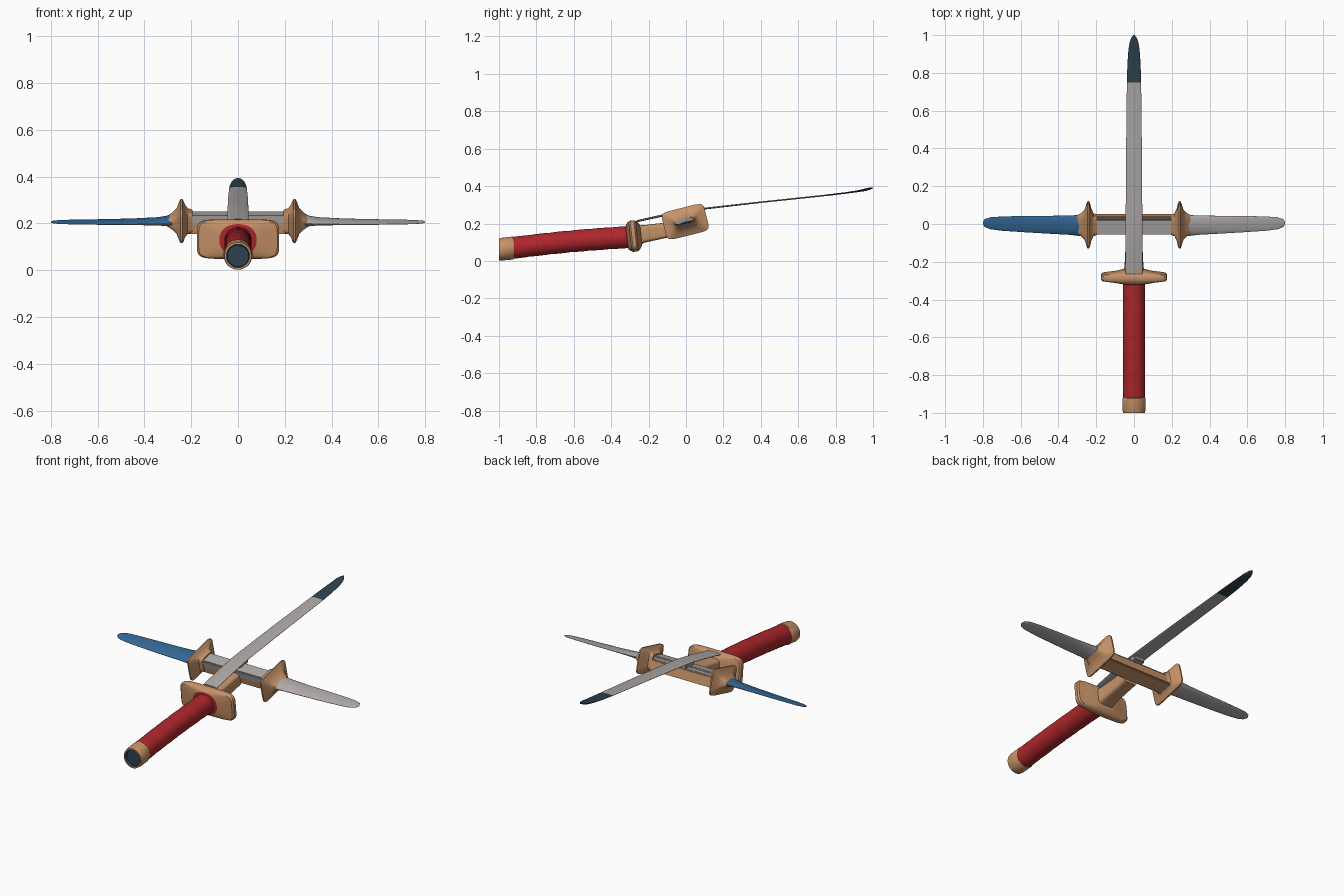
import bpy, bmesh, math
from mathutils import Vector, Matrix

if "Cube" in bpy.data.objects:
    bpy.data.objects.remove(bpy.data.objects["Cube"])


def material(name, rgb):
    m = bpy.data.materials.new(name)
    m.diffuse_color = (*rgb, 1)
    m.use_nodes = True
    m.node_tree.nodes["Principled BSDF"].inputs["Base Color"].default_value = m.diffuse_color
    return m


GREY = material("blade grey", (0.43, 0.40, 0.39))
TAN = material("tan", (0.56, 0.29, 0.14))
RED = material("red", (0.42, 0.02, 0.025))
BLUE = material("blue", (0.035, 0.14, 0.31))
DARK = material("dark slate", (0.025, 0.055, 0.075))


def finish(name, bm, mats, rule=None, angle=35):
    bmesh.ops.recalc_face_normals(bm, faces=bm.faces)
    if rule:
        for f in bm.faces:
            f.material_index = rule(f.calc_center_median(), f.normal)
    me = bpy.data.meshes.new(name)
    bm.to_mesh(me)
    bm.free()
    for m in mats:
        me.materials.append(m)
    ob = bpy.data.objects.new(name, me)
    bpy.context.collection.objects.link(ob)
    bpy.ops.object.select_all(action='DESELECT')
    bpy.context.view_layer.objects.active = ob
    ob.select_set(True)
    bpy.ops.object.shade_smooth_by_angle(angle=math.radians(angle))
    return ob


def loft(name, sections, u, v, mats, rule=None, seg=32, angle=35):
    """Skin superellipse sections given as (centre, half u, half v, exponent)."""
    bm = bmesh.new()
    rings = []
    for c, a, b, n in sections:
        ring = []
        for i in range(seg):
            t = 2 * math.pi * (i + 0.5) / seg
            co, si = math.cos(t), math.sin(t)
            p = a * math.copysign(abs(co) ** (2 / n), co)
            q = b * math.copysign(abs(si) ** (2 / n), si)
            ring.append(bm.verts.new(Vector(c) + u * p + v * q))
        rings.append(ring)
    for r, s in zip(rings, rings[1:]):
        for i in range(seg):
            j = (i + 1) % seg
            bm.faces.new((r[i], r[j], s[j], s[i]))
    bm.faces.new(rings[0])
    bm.faces.new(rings[-1])
    return finish(name, bm, mats, rule, angle)


def box(name, centre, size, tilt, mat, bevel=0.006):
    bm = bmesh.new()
    bmesh.ops.create_cube(bm, size=1)
    bmesh.ops.scale(bm, vec=size, verts=bm.verts)
    bmesh.ops.bevel(bm, geom=bm.edges[:], offset=bevel, segments=2, affect='EDGES')
    bmesh.ops.transform(bm, verts=bm.verts,
                        matrix=Matrix.Translation(centre) @ Matrix.Rotation(tilt, 4, 'X'))
    return finish(name, bm, [mat])


X, Y, Z = Vector((1, 0, 0)), Vector((0, 1, 0)), Vector((0, 0, 1))
TILT = math.radians(14)
rot = Matrix.Rotation(TILT, 3, 'X')
TY, TZ = rot @ Y, rot @ Z

# grip: gently arched, with shallow wrap ridges
grip = []
for i in range(25):
    t = i / 24
    y = -0.94 + 0.64 * t
    z = 0.068 + 0.06 * t + 0.006 * math.sin(math.pi * t)
    r = 0.0575 + (0.0015 if i % 4 else 0)
    grip.append(((0, y, z), r, r, 2))
loft("grip", grip, X, Z, [RED])

# pommel cap with dark recessed end
loft("pommel", [((0, y, z), r, r, 2) for y, z, r in
                ((-0.92, 0.069, 0.059), (-0.925, 0.069, 0.062), (-0.985, 0.063, 0.061),
                 (-1.0, 0.061, 0.058), (-1.0, 0.061, 0.05), (-0.988, 0.061, 0.046))],
     X, Z, [TAN, DARK],
     lambda c, n: int(c.y < -0.98 and abs(c.x) < 0.049 and abs(c.z - 0.061) < 0.049
                      and (c.xz - Vector((0, 0.061))).length < 0.051))

# main hand guard: rounded rectangle plate with swollen middle
g = Matrix.Rotation(math.radians(6), 3, 'X')
GY, GZ = g @ Y, g @ Z
base = Vector((0, -0.28, 0.133))
loft("hand_guard", [(base + GY * d, a, b, n) for d, a, b, n in
                    ((-0.037, 0.06, 0.058, 2), (-0.034, 0.08, 0.068, 2.2),
                     (-0.025, 0.12, 0.076, 4), (-0.018, 0.168, 0.08, 6),
                     (-0.01, 0.176, 0.084, 6), (0.01, 0.176, 0.084, 6),
                     (0.018, 0.168, 0.08, 6), (0.028, 0.1, 0.072, 4),
                     (0.04, 0.055, 0.055, 4))],
     X, GZ, [TAN, RED],
     lambda c, n: int((c - base).dot(GY) < -0.031), seg=48)

# neck joining guard to cross piece
loft("neck", [((0, y, z), a, b, 5) for y, z, a, b in
              ((-0.26, 0.135, 0.055, 0.055), (-0.22, 0.145, 0.05, 0.047),
               (-0.12, 0.162, 0.045, 0.042), (-0.03, 0.18, 0.045, 0.04))],
     X, Z, [TAN])

# cross piece: tan body, grey strip on top, block under the long blade
mid = Vector((0, 0, 0.203))
box("cross_body", mid - TZ * 0.008, (0.48, 0.092, 0.064), TILT, TAN)
box("cross_strip", mid + TZ * 0.02 - TY * 0.006, (0.47, 0.083, 0.044), TILT, GREY)
box("blade_rest", (0, 0.01, 0.252), (0.07, 0.08, 0.032), TILT * 0.8, GREY)

# long blade with dark tip
blade = [((0, y, z), a, t, 2.6) for y, z, a, t in
         ((-0.265, 0.212, 0.044, 0.006), (-0.12, 0.244, 0.045, 0.006),
          (0.0, 0.267, 0.045, 0.006), (0.1, 0.28, 0.044, 0.005),
          (0.4, 0.314, 0.042, 0.004), (0.75, 0.351, 0.038, 0.004),
          (0.85, 0.363, 0.035, 0.004), (0.92, 0.373, 0.030, 0.005),
          (0.96, 0.381, 0.024, 0.007), (0.985, 0.387, 0.015, 0.006),
          (1.0, 0.391, 0.004, 0.003))]
loft("long_blade", blade, X, Z, [GREY, DARK], lambda c, n: int(c.y > 0.76), seg=24)

# side guards and side blades, mirrored left and right
for s, side in ((1, "right"), (-1, "left")):
    loft(side + "_guard", [((s * x, -0.004, 0.21), a, b, n) for x, a, b, n in
                           ((0.195, 0.048, 0.042, 6), (0.215, 0.056, 0.048, 6),
                            (0.226, 0.08, 0.058, 6), (0.233, 0.108, 0.071, 7),
                            (0.238, 0.117, 0.076, 7), (0.246, 0.117, 0.076, 7),
                            (0.252, 0.105, 0.066, 7), (0.262, 0.075, 0.045, 5),
                            (0.28, 0.06, 0.03, 4), (0.30, 0.052, 0.018, 3))],
         TY, TZ, [TAN], seg=48)
    loft(side + "_blade", [((s * x, y, z), a, t, 1.8) for x, y, z, a, t in
                           ((0.25, -0.008, 0.211, 0.06, 0.028), (0.29, -0.008, 0.211, 0.057, 0.022),
                            (0.34, -0.006, 0.209, 0.053, 0.014), (0.45, -0.004, 0.207, 0.049, 0.009),
                            (0.6, 0.0, 0.206, 0.044, 0.006), (0.7, 0.002, 0.206, 0.039, 0.005),
                            (0.76, 0.004, 0.206, 0.033, 0.004), (0.79, 0.005, 0.206, 0.022, 0.003),
                            (0.8, 0.005, 0.206, 0.006, 0.002))],
         TY, TZ, [GREY, BLUE],
         lambda c, n, s=s: int(s < 0 and n.dot(TZ) > 0.05), seg=24)
